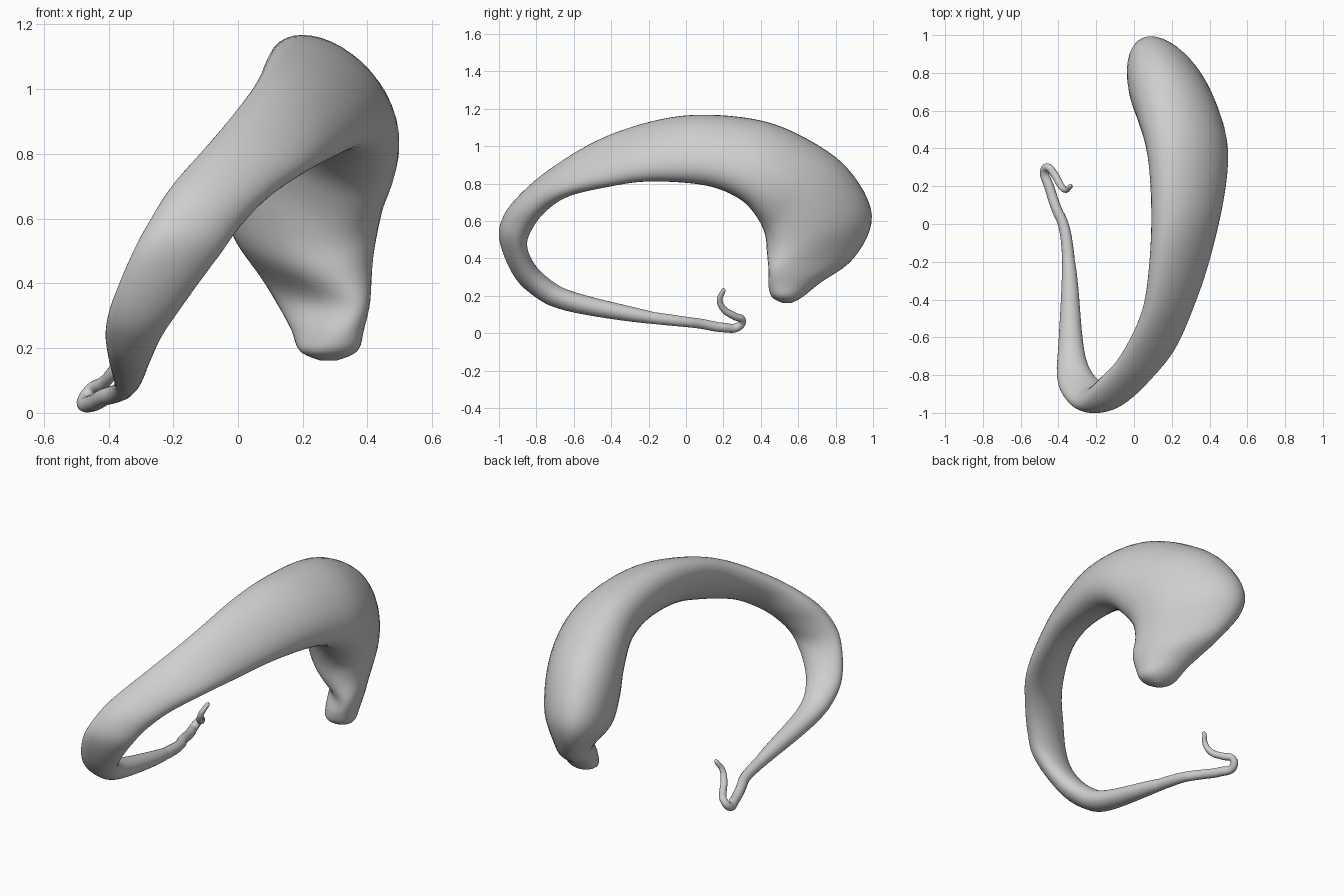
import bpy
import bmesh
from math import sin, cos, pi
from mathutils import Vector

default_cube = bpy.data.objects.get("Cube")
if default_cube:
    bpy.data.objects.remove(default_cube, do_unlink=True)

SIDES = 40
STEPS = 6

# One plain grey for the whole form
grey = bpy.data.materials.new("light_grey")
grey.use_nodes = True
colour = (.62, .62, .62, 1)
grey.diffuse_color = colour
grey.node_tree.nodes["Principled BSDF"].inputs["Base Color"].default_value = colour

# Cross-sections from thin tail to rounded head:
# inner edge y, z; outer edge y, z; left and right x limits; tilt
SECTIONS = [
    (.05, .06, .05, .05, -.4, -.39, 0),
    (-.2, .12, -.2, .05, -.38, -.31, 0),
    (-.6, .22, -.65, .12, -.4, -.27, 0),
    (-.73, .29, -.83, .21, -.41, -.23, 0),
    (-.81, .37, -.93, .32, -.39, -.16, -.1),
    (-.85, .47, -1, .5, -.33, -.06, -.2),
    (-.82, .56, -.98, .62, -.27, .01, -.3),
    (-.75, .65, -.9, .73, -.2, .1, -.4),
    (-.63, .73, -.74, .87, -.08, .22, -.55),
    (-.42, .78, -.48, 1.03, .04, .32, -.6),
    (-.2, .81, -.2, 1.13, .08, .4, -.55),
    (.1, .79, .07, 1.17, .09, .47, -.45),
    (.28, .72, .4, 1.14, .07, .5, -.4),
    (.37, .63, .65, 1.04, .02, .49, -.35),
    (.42, .53, .87, .88, -.03, .45, -.35),
    (.43, .43, 1, .63, -.03, .42, -.5),
    (.44, .33, .9, .4, .09, .41, -.75),
    (.44, .25, .72, .27, .16, .39, -.45),
    (.46, .19, .62, .19, .19, .37, -.2),
    (.52, .16, .56, .16, .26, .3, 0),
]


def blend(a, b, c, d, t):
    """Smooth spline blend between b and c."""
    return b + t / 2 * (c - a + t * (2 * a - 5 * b + 4 * c - d
                                     + t * (3 * (b - c) + d - a)))


def smooth_sections(rows):
    padded = [rows[0]] + rows + [rows[-1]]
    result = []
    for group in zip(padded, padded[1:], padded[2:], padded[3:]):
        for step in range(STEPS):
            result.append([blend(*values, step / STEPS) for values in zip(*group)])
    result.append(rows[-1])
    return result


def section_ring(bm, section):
    """Tilted oval spanning the inner and outer edges."""
    iy, iz, oy, oz, left, right, tilt = section
    inner = Vector((0, iy, iz))
    outer = Vector((0, oy, oz))
    centre = (inner + outer) / 2 + Vector(((left + right) / 2, 0, 0))
    across = (outer - inner) / 2
    side = Vector(((right - left) / 2, 0, 0))
    ring = []
    for i in range(SIDES):
        angle = 2 * pi * i / SIDES
        ring.append(bm.verts.new(centre + across * cos(angle) + side * sin(angle + tilt)))
    return ring


# Curved body: skin the ovals and close both ends
bm = bmesh.new()
rings = [section_ring(bm, section) for section in smooth_sections(SECTIONS)]
for first, second in zip(rings, rings[1:]):
    for i in range(SIDES):
        j = (i + 1) % SIDES
        bm.faces.new((first[i], first[j], second[j], second[i]))
bm.faces.new(rings[0])
bm.faces.new(rings[-1])

# Even out small bumps along the skin
for _ in range(3):
    bmesh.ops.smooth_vert(bm, verts=bm.verts, factor=.5,
                          use_axis_x=True, use_axis_y=True, use_axis_z=True)
bmesh.ops.recalc_face_normals(bm, faces=bm.faces)
for face in bm.faces:
    face.smooth = True
mesh = bpy.data.meshes.new("curved_body")
bm.to_mesh(mesh)
bm.free()
mesh.materials.append(grey)
body = bpy.data.objects.new("curved_body", mesh)
bpy.context.collection.objects.link(body)

# Thin hooked tail end: x, y, z, radius along its path
HOOK = [
    (-.345, -.22, .087, .032),
    (-.35, -.15, .078, .032),
    (-.375, 0, .06, .028),
    (-.41, .08, .05, .027),
    (-.45, .2, .03, .026),
    (-.475, .28, .035, .023),
    (-.455, .3, .07, .02),
    (-.42, .26, .09, .02),
    (-.385, .2, .13, .018),
    (-.36, .18, .18, .015),
    (-.335, .2, .23, .012),
    (-.33, .2, .24, .004),
]
curve = bpy.data.curves.new("hooked_tail", "CURVE")
curve.dimensions = "3D"
curve.bevel_depth = 1
curve.bevel_resolution = 5
curve.resolution_u = 8
curve.use_fill_caps = True
spline = curve.splines.new("BEZIER")
spline.bezier_points.add(len(HOOK) - 1)
for point, (x, y, z, radius) in zip(spline.bezier_points, HOOK):
    point.co = (x, y, z)
    point.radius = radius
    point.handle_left_type = point.handle_right_type = "AUTO"
curve.materials.append(grey)
hook = bpy.data.objects.new("hooked_tail", curve)
bpy.context.collection.objects.link(hook)

# Turn the tail into a mesh
bpy.ops.object.select_all(action="DESELECT")
hook.select_set(True)
bpy.context.view_layer.objects.active = hook
bpy.ops.object.convert(target="MESH")
bpy.ops.object.shade_smooth()
